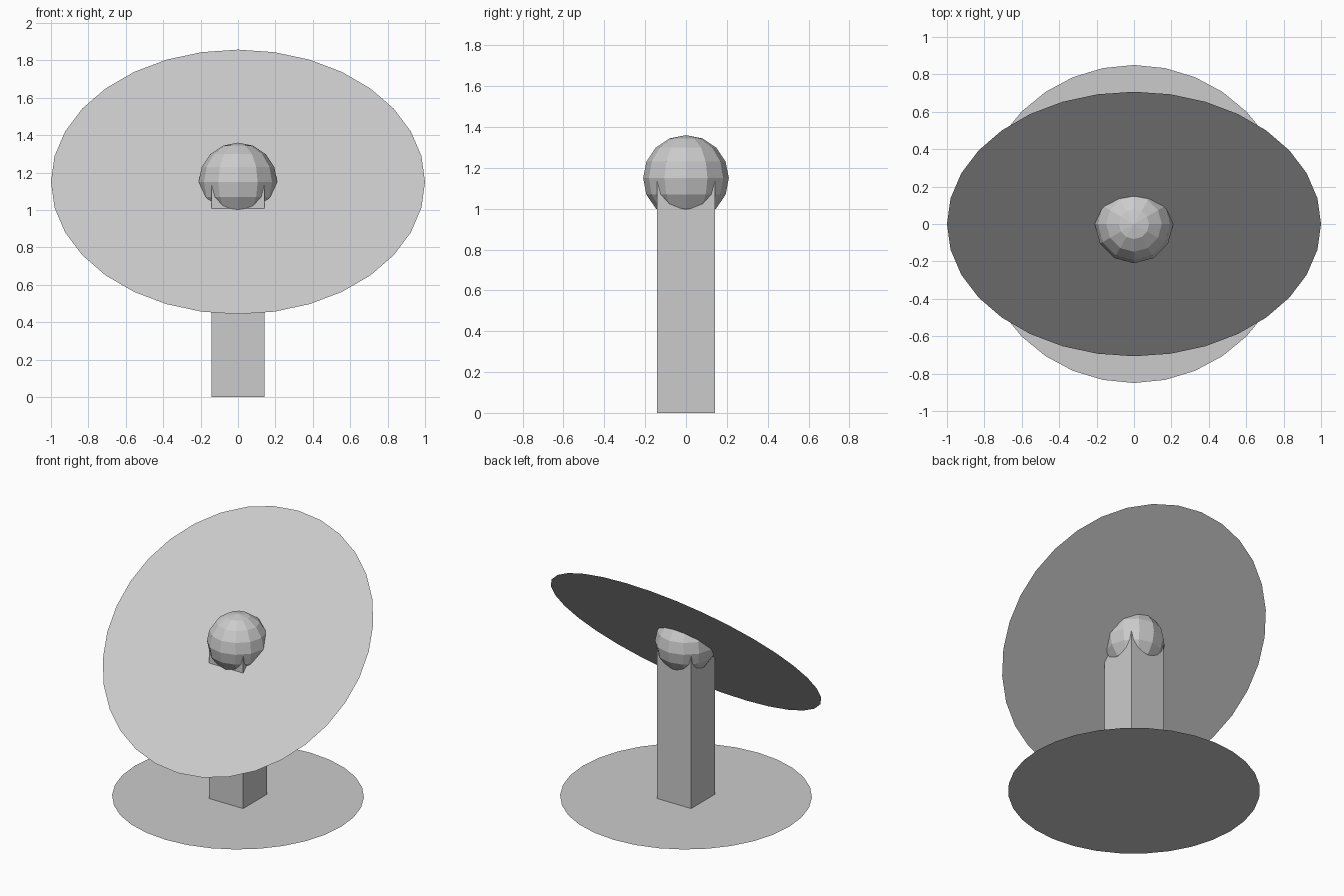
import bpy
from math import radians

if "Cube" in bpy.data.objects:
    bpy.data.objects.remove(bpy.data.objects["Cube"])

PIVOT = (0, 0, 1.15)


def disc(name, radius, location, tilt=0):
    bpy.ops.mesh.primitive_circle_add(vertices=32, radius=radius, fill_type='NGON',
                                      location=location, rotation=(radians(tilt), 0, 0))
    bpy.context.object.name = name


# Flat base and the thin plate tilted up towards the back
disc("base_disc", 0.85, (0, 0, 0))
disc("tilted_disc", 1.0, PIVOT, 45)

# Square post from the ground into the ball
bpy.ops.mesh.primitive_cylinder_add(vertices=4, radius=0.2, depth=PIVOT[2],
                                    location=(0, 0, PIVOT[2] / 2),
                                    rotation=(0, 0, radians(45)))
bpy.context.object.name = "post"

# Faceted ball joint through the plate
bpy.ops.mesh.primitive_uv_sphere_add(segments=12, ring_count=8, radius=0.21, location=PIVOT)
bpy.context.object.name = "ball_joint"
